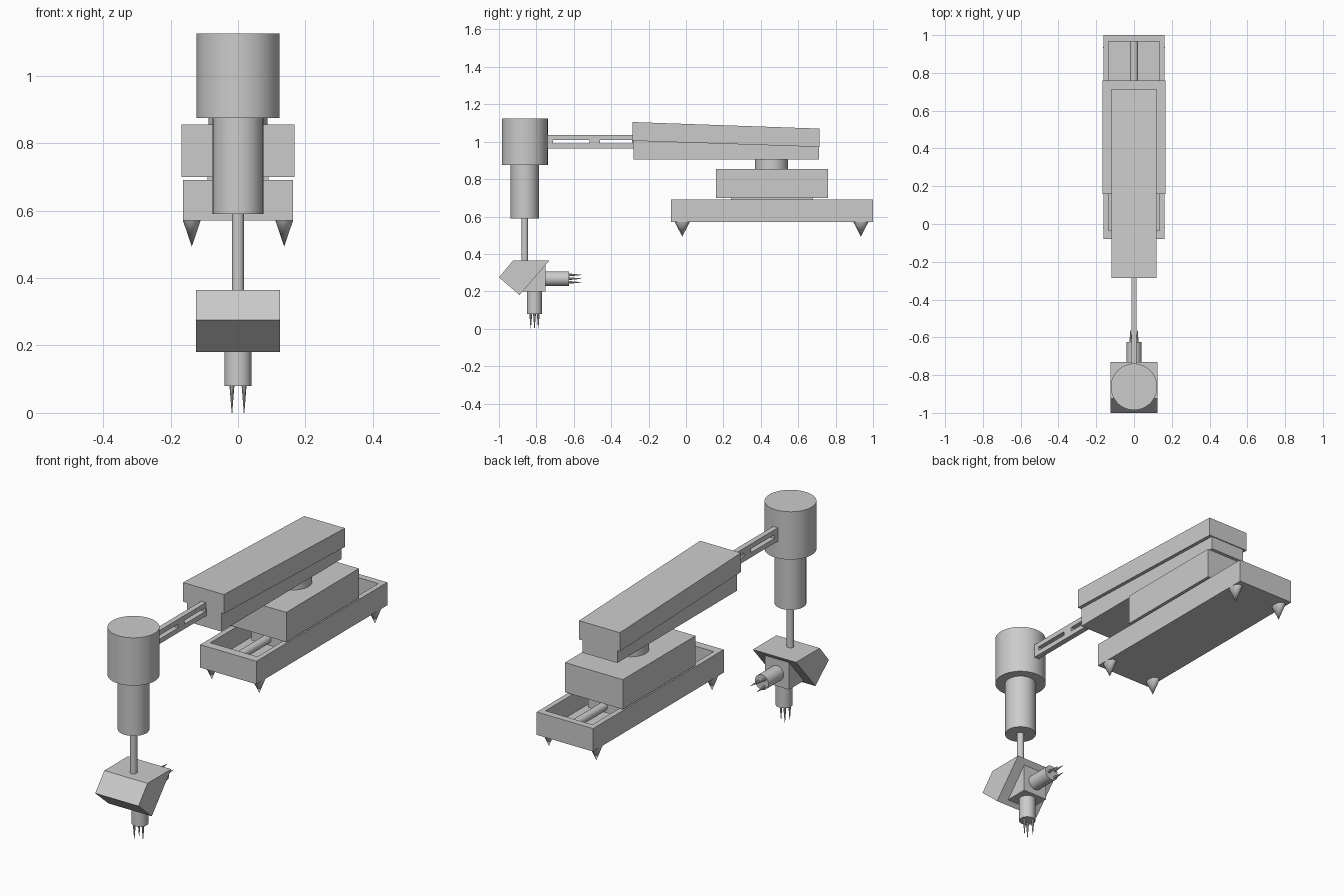
import bpy, math
from mathutils import Vector

if "Cube" in bpy.data.objects:
    bpy.data.objects.remove(bpy.data.objects["Cube"])

grey = bpy.data.materials.new("plain grey")
grey.diffuse_color = (0.6, 0.6, 0.6, 1)
grey.use_nodes = True
grey.node_tree.nodes["Principled BSDF"].inputs["Base Color"].default_value = grey.diffuse_color


def mesh_object(name, verts, faces):
    me = bpy.data.meshes.new(name)
    me.from_pydata(verts, [], faces)
    me.materials.append(grey)
    ob = bpy.data.objects.new(name, me)
    bpy.context.collection.objects.link(ob)
    return ob


def prism(name, profile, x):
    """Extrude a (y, z) outline from -x to +x."""
    n = len(profile)
    verts = [(s * x, y, z) for s in (-1, 1) for y, z in profile]
    faces = [tuple(range(n))[::-1], tuple(range(n, 2 * n))]
    faces += [(i, (i + 1) % n, n + (i + 1) % n, n + i) for i in range(n)]
    ob = mesh_object(name, verts, faces)
    bpy.context.view_layer.objects.active = ob
    ob.select_set(True)
    bpy.ops.object.mode_set(mode='EDIT')
    bpy.ops.mesh.select_all(action='SELECT')
    bpy.ops.mesh.normals_make_consistent(inside=False)
    bpy.ops.object.mode_set(mode='OBJECT')
    ob.select_set(False)
    return ob


def box(name, x0, x1, y0, y1, z0, z1):
    ob = prism(name, [(y0, z0), (y1, z0), (y1, z1), (y0, z1)], (x1 - x0) / 2)
    ob.location.x = (x0 + x1) / 2
    return ob


def rod(name, start, end, r, tip=None, segs=40):
    """Cylinder, or cone when a tip radius is given."""
    a, b = Vector(start), Vector(end)
    bpy.ops.mesh.primitive_cone_add(
        vertices=segs, radius1=r, radius2=r if tip is None else tip,
        depth=(b - a).length, location=(a + b) / 2,
        rotation=(b - a).to_track_quat('Z', 'Y').to_euler())
    ob = bpy.context.object
    ob.name = name
    ob.data.materials.append(grey)
    bpy.ops.object.shade_smooth_by_angle(angle=math.radians(35))
    ob.select_set(False)
    return ob


# base tray: floor, walls and guide rod
box("tray_floor", -.162, .162, -.08, 1, .57, .59)
for s in (-1, 1):
    box("tray_side_wall", s * .149 - .0135, s * .149 + .0135, -.08, 1, .57, .69)
box("tray_front_wall", -.162, .162, -.08, -.035, .57, .69)
box("tray_back_wall", -.162, .162, .965, 1, .57, .69)
rod("guide_rod", (0, -.04, .64), (0, .97, .64), .022)

# pointed feet, wider along the tray
for x in (-.137, .137):
    for y in (-.02, .935):
        foot = rod("foot", (x, y, .57), (x, y, .493), .04, 0, 24)
        foot.scale.x = .65

# sliding carriage and turning column
box("slider", -.09, .09, .24, .68, .61, .71)
box("carriage", -.167, .167, .16, .76, .70, .855)
rod("column", (0, .457, .85), (0, .457, .91), .088)

# arm housing with sloping lid
prism("arm_housing", [(-.28, .905), (.71, .905), (.71, .98), (-.28, 1.01)], .10)
prism("arm_lid", [(-.285, 1.005), (.715, .972), (.715, 1.07), (-.285, 1.105)], .118)

# slotted extension arm
for z in (.965, 1.01):
    box("arm_bar", -.014, .014, -.76, -.2, z, z + .025)
for y0, y1 in ((-.76, -.71), (-.515, -.46), (-.29, -.2)):
    box("arm_web", -.014, .014, y0, y1, .975, 1.025)

# vertical drive stack
Y = -.862
rod("motor_housing", (0, Y, .875), (0, Y, 1.125), .123, segs=48)
rod("lift_sleeve", (0, Y, .59), (0, Y, .88), .075)
rod("lift_rod", (0, Y, .34), (0, Y, .60), .018, segs=24)

# tool head and the block that carries the two grippers
prism("tool_head", [(-1, .275), (-.925, .365), (-.73, .365), (-.89, .18)], .125)
prism("gripper_block", [(-.875, .2), (-.75, .2), (-.75, .345)], .07)

# grippers: barrel with three needle fingers
rod("lower_gripper", (0, -.81, .08), (0, -.81, .21), .04, segs=32)
rod("rear_gripper", (0, -.76, .268), (0, -.625, .268), .039, segs=32)
for x, d in ((-.018, -.02), (-.018, .02), (.018, 0)):
    rod("lower_finger", (x, -.81 + d, .085), (x, -.81 + d, 0), .008, .001, 10)
    rod("rear_finger", (x, -.63, .268 + d), (x, -.56, .268 + d), .008, .001, 10)
